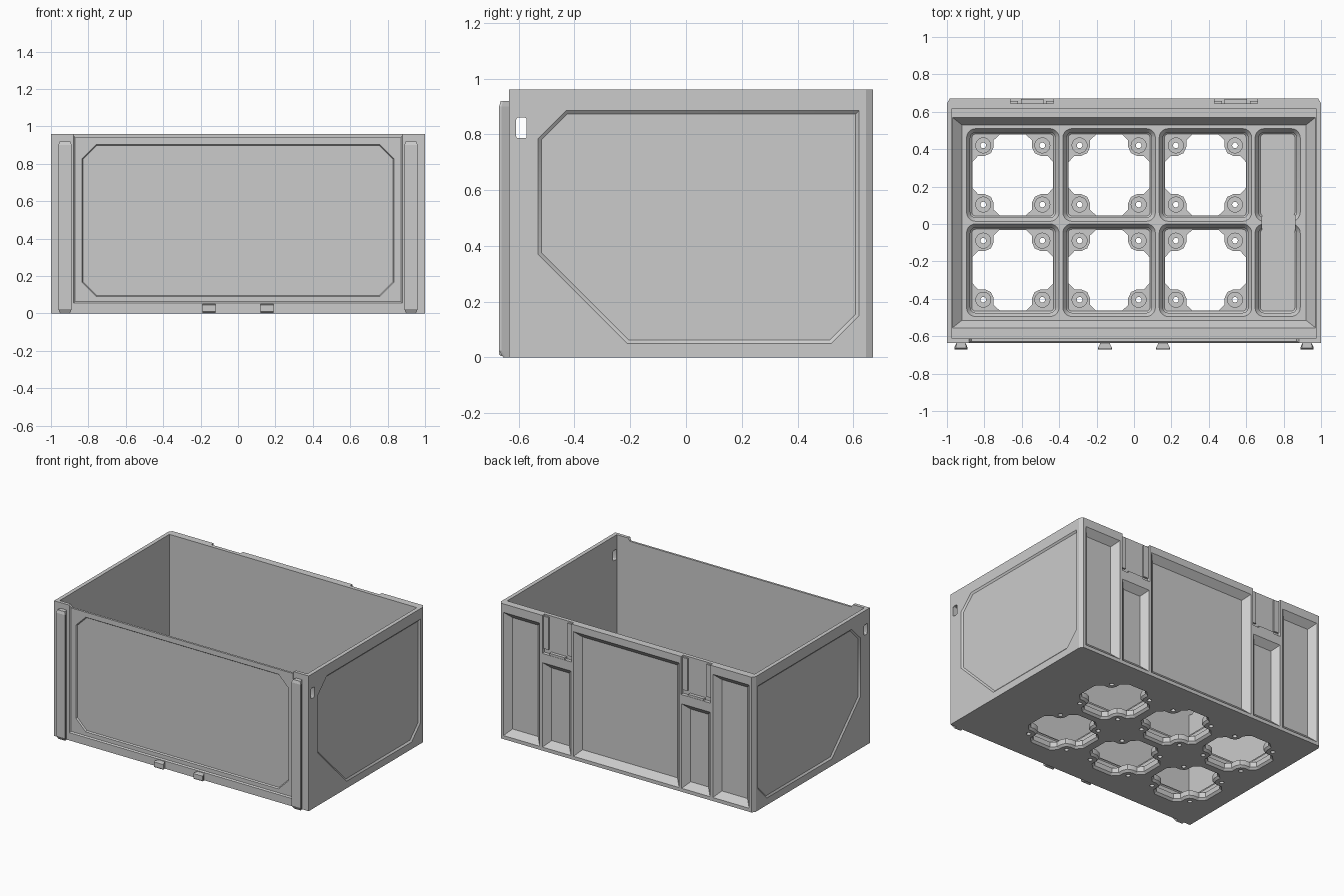
import bpy, bmesh
from math import sin, cos, pi
from mathutils import Vector

if "Cube" in bpy.data.objects:
    bpy.data.objects.remove(bpy.data.objects["Cube"])

FRONT, BACK, TOP = -0.635, 0.67, 0.96
FLOOR, LEDGE, PAD = 0.11, 0.16, 0.05


def loft(bm, rings):
    """Closed solid through rings of equal point count."""
    vs = [[bm.verts.new(p) for p in r] for r in rings]
    n = len(vs[0])
    for a, b in zip(vs, vs[1:]):
        for i in range(n):
            bm.faces.new((a[i], a[(i + 1) % n], b[(i + 1) % n], b[i]))
    bm.faces.new(vs[0][::-1])
    bm.faces.new(vs[-1])


def at_z(pts, z):
    return [(x, y, z) for x, y in pts]


def rect(x0, x1, y0, y1):
    return [(x0, y0), (x1, y0), (x1, y1), (x0, y1)]


def box(bm, x0, x1, y0, y1, z0, z1):
    loft(bm, [at_z(rect(x0, x1, y0, y1), z) for z in (z0, z1)])


def rrect(cx, cy, hx, hy, r, n=5):
    pts = []
    for k, (sx, sy) in enumerate(((1, 1), (-1, 1), (-1, -1), (1, -1))):
        for i in range(n + 1):
            a = (k + i / n) * pi / 2
            pts.append((cx + sx * (hx - r) + r * cos(a), cy + sy * (hy - r) + r * sin(a)))
    return pts


def circle(cx, cy, r, n=24):
    return [(cx + r * cos(2 * pi * i / n), cy + r * sin(2 * pi * i / n)) for i in range(n)]


def inset(pts, d):
    """Mitred inward offset of a counter-clockwise polygon."""
    out, n = [], len(pts)
    for i in range(n):
        p = Vector(pts[i])
        e0 = (p - Vector(pts[i - 1])).normalized()
        e1 = (Vector(pts[(i + 1) % n]) - p).normalized()
        n0, n1 = Vector((-e0.y, e0.x)), Vector((-e1.y, e1.x))
        out.append(tuple(p + (n0 + n1) * d / (1 + n0.dot(n1))))
    return out


def recess(bm, pts, depth, draft, place):
    """Pocket with sloping sides sunk into a wall."""
    loft(bm, [[place(p, -0.05) for p in pts], [place(p, 0) for p in pts],
              [place(p, depth) for p in inset(pts, draft)]])


def make(name, bm):
    bmesh.ops.recalc_face_normals(bm, faces=bm.faces[:])
    me = bpy.data.meshes.new(name)
    bm.to_mesh(me)
    bm.free()
    ob = bpy.data.objects.new(name, me)
    bpy.context.collection.objects.link(ob)
    return ob


def cut(target, bm):
    tool = make("cutter", bm)
    tool.hide_render = True
    mod = target.modifiers.new("cut", 'BOOLEAN')
    mod.operation, mod.solver, mod.object = 'DIFFERENCE', 'EXACT', tool
    bpy.context.view_layer.objects.active = target
    bpy.ops.object.modifier_apply(modifier=mod.name)
    bpy.data.objects.remove(tool, do_unlink=True)


def front(p, d): return (p[0], FRONT + d, p[1])
def back(p, d): return (p[0], BACK - d, p[1])


# Bin body with chamfered rear corners
bm = bmesh.new()
plan = [(-1, FRONT), (1, FRONT), (1, 0.645), (0.985, BACK), (-0.985, BACK), (-1, 0.645)]
loft(bm, [at_z(plan, 0), at_z(plan, TOP)])
body = make("bin_body", bm)

# Interior with ledges and sloped floor border
bm = bmesh.new()
wall = rect(-0.972, 0.972, -0.612, 0.618)
loft(bm, [at_z(rect(-0.92, 0.92, -0.515, 0.53), FLOOR),
          at_z(rect(-0.971, 0.971, -0.555, 0.57), LEDGE), at_z(wall, LEDGE), at_z(wall, 1.1)])
cut(body, bm)

# Floor cells and side compartment
cells = [(x, y) for x in (-0.648, -0.133, 0.382) for y in (0.262, -0.247)]
bm = bmesh.new()
steps = ((PAD, 0.03), (PAD + 0.009, 0.021), (0.083, 0.021), (FLOOR, 0.001), (FLOOR + 0.02, 0.001))
for cx, cy, hx in [(*c, 0.2485) for c in cells] + [(0.768, 0.262, 0.122), (0.768, -0.247, 0.122)]:
    loft(bm, [at_z(rrect(cx, cy, hx - d, 0.249 - d, 0.05 - d), z) for z, d in steps])
cut(body, bm)

# Cross-shaped floor openings, flared underneath, and the compartment passage
bm = bmesh.new()
quarter = [(0.216, 0.07), (0.186, 0.102), (0.15, 0.102), (0.117, 0.117),
           (0.102, 0.15), (0.102, 0.186), (0.07, 0.216)]
cross = []
for k in range(4):
    for x, y in quarter:
        cross.append([(x, y), (-y, x), (-x, -y), (y, -x)][k])
for cx, cy in cells:
    pts = [(cx + x, cy + y) for x, y in cross]
    wide = inset(pts, -0.014)
    loft(bm, [at_z(wide, -0.02), at_z(wide, 0), at_z(pts, 0.014), at_z(pts, PAD + 0.01)])
box(bm, 0.685, 0.86, -0.04, 0.05, PAD, FLOOR + 0.02)
cut(body, bm)

# Stepped round holes in the corner pads
bm = bmesh.new()
for cx, cy in cells:
    for sx in (-1, 1):
        for sy in (-1, 1):
            x, y = cx + sx * 0.158, cy + sy * 0.158
            loft(bm, [at_z(circle(x, y, r), z) for r, z in
                      ((0.015, -0.02), (0.015, 0.025), (0.04, 0.025), (0.04, PAD + 0.006))])
cut(body, bm)

# Side panels, rear pockets, shallow front field
bm = bmesh.new()
side = [(-0.53, 0.37), (-0.21, 0.05), (0.52, 0.05), (0.62, 0.15),
        (0.62, 0.885), (-0.43, 0.885), (-0.53, 0.785)]
for s in (-1, 1):
    recess(bm, side, 0.01, 0.012, lambda p, d: (s * (1 - d), p[0], p[1]))
    for x0, x1, z0, z1 in ((0.435, 0.658, 0.025, 0.625), (0.68, 0.965, 0.025, 0.9)):
        a, b = sorted((s * x0, s * x1))
        recess(bm, rect(a, b, z0, z1), 0.042, 0.042, back)
    # Clip slots open at the rear rim
    a, b = sorted((s * 0.43, s * 0.66))
    box(bm, a, b, 0.645, 0.75, 0.69, 1.1)
recess(bm, rect(-0.415, 0.415, 0.025, 0.91), 0.042, 0.042, back)
recess(bm, rect(-0.88, 0.88, 0.055, 1.05), 0.008, 0.008, front)
cut(body, bm)

# Front panel, lowered front rim and side finger slots
bm = bmesh.new()
panel = [(-0.76, 0.085), (0.76, 0.085), (0.84, 0.165), (0.84, 0.83), (0.76, 0.91),
         (-0.76, 0.91), (-0.84, 0.83), (-0.84, 0.165)]
recess(bm, panel, 0.017, 0.012, front)
rim = [(-0.87, 0.94), (0.87, 0.94), (0.91, 1.0), (-0.91, 1.0)]
loft(bm, [[(x, y, z) for x, z in rim] for y in (-0.75, -0.6)])
slot = rrect(-0.59, 0.823, 0.019, 0.037, 0.008, 3)
for s in (-1, 1):
    loft(bm, [[(s * x, y, z) for y, z in slot] for x in (0.95, 1.05)])
cut(body, bm)


# Dovetail rails and short dovetail feet on the front
def dovetail(name, cx, rows):
    bm = bmesh.new()
    rings = []
    for z, h, y in rows:
        rings.append([(cx - h, y, z), (cx + h, y, z), (cx + h, y + 0.008, z),
                      (cx + 0.02, -0.626, z), (cx - 0.02, -0.626, z), (cx - h, y + 0.008, z)])
    loft(bm, rings)
    return make(name, bm)


for s, tag in ((-1, "left"), (1, "right")):
    dovetail("front_rail_" + tag, s * 0.925,
             ((0.0, 0.026, -0.655), (0.025, 0.036, -0.67), (0.9, 0.036, -0.67), (0.92, 0.028, -0.664)))
    dovetail("front_foot_" + tag, s * 0.155,
             ((0.006, 0.034, -0.664), (0.012, 0.037, -0.67), (0.046, 0.037, -0.67), (0.05, 0.034, -0.664)))
    # Spring clip inside each rear slot: guide strips and bottom stop
    bm = bmesh.new()
    c = s * 0.545
    box(bm, c - 0.114, c - 0.075, 0.64, 0.657, 0.72, TOP - 0.01)
    box(bm, c + 0.075, c + 0.114, 0.64, 0.657, 0.72, TOP - 0.01)
    box(bm, c - 0.06, c + 0.06, 0.64, 0.668, 0.685, 0.705)
    make("rear_clip_" + tag, bm)

# Smooth only the rounded corners and holes
bpy.ops.object.select_all(action='DESELECT')
body.select_set(True)
bpy.context.view_layer.objects.active = body
bpy.ops.object.shade_smooth_by_angle(angle=0.5)
